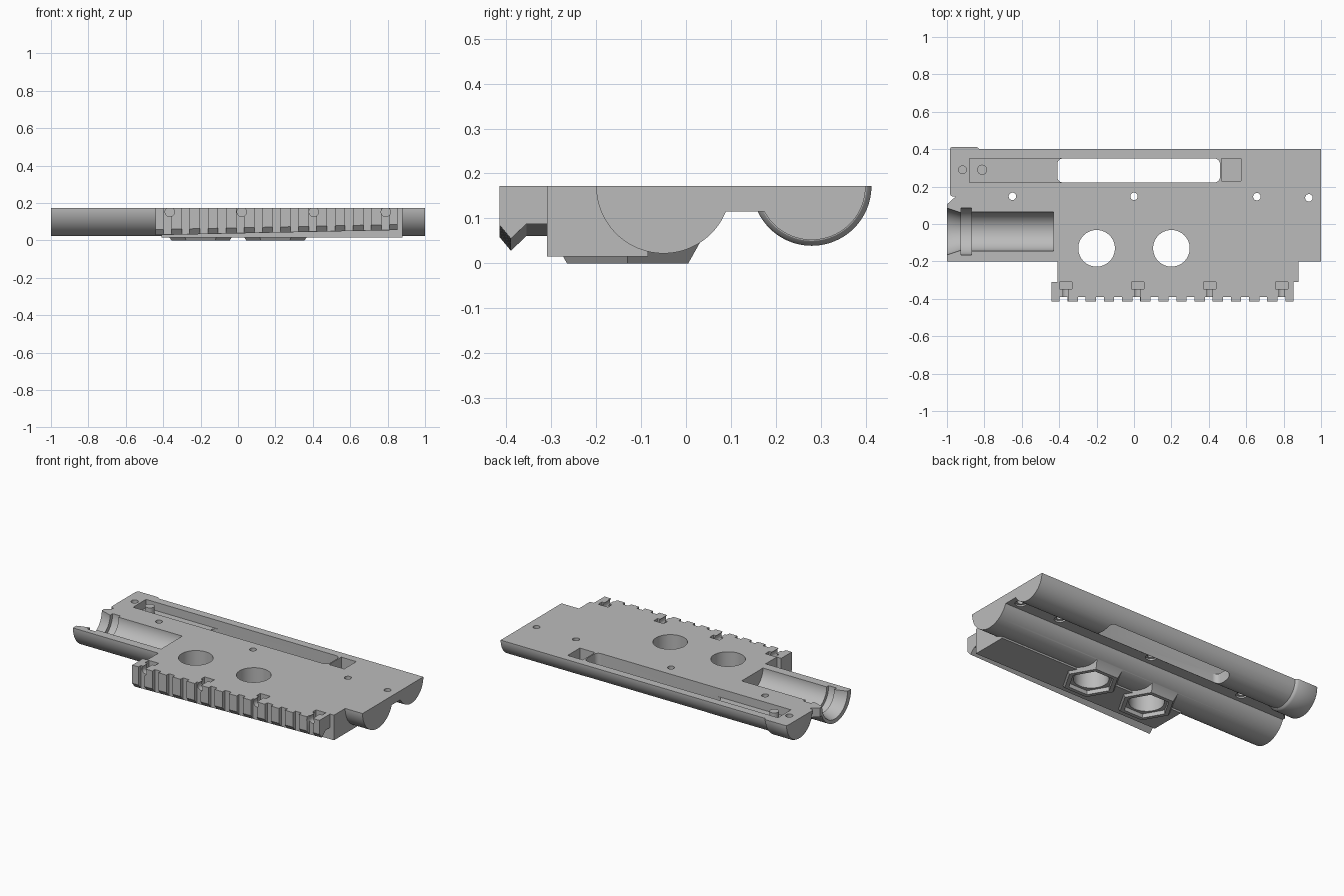
import bpy
from math import sin, cos, pi, radians, asin
import bmesh
from mathutils import Vector

cube = bpy.data.objects.get("Cube")
if cube:
    bpy.data.objects.remove(cube)

TOP = 0.172      # flat parting face
OVER = 0.25      # parts rise past the parting face, then are trimmed

grey = bpy.data.materials.new("plain grey")
grey.use_nodes = True
grey.diffuse_color = (0.5, 0.5, 0.5, 1)
grey.node_tree.nodes["Principled BSDF"].inputs["Base Color"].default_value = (0.5, 0.5, 0.5, 1)


def loft(name, rings):
    """Closed solid through a list of equal point rings."""
    bm = bmesh.new()
    rows = [[bm.verts.new(p) for p in ring] for ring in rings]
    n = len(rows[0])
    for a, b in zip(rows, rows[1:]):
        for i in range(n):
            bm.faces.new((a[i], a[(i + 1) % n], b[(i + 1) % n], b[i]))
    bm.faces.new(rows[0][::-1])
    bm.faces.new(rows[-1])
    bmesh.ops.recalc_face_normals(bm, faces=bm.faces)
    mesh = bpy.data.meshes.new(name)
    bm.to_mesh(mesh)
    bm.free()
    mesh.materials.append(grey)
    ob = bpy.data.objects.new(name, mesh)
    bpy.context.collection.objects.link(ob)
    return ob


def along_x(name, yz, x0, x1):
    return loft(name, [[(x, y, z) for y, z in yz] for x in (x0, x1)])


def along_z(name, xy, z0, z1):
    return loft(name, [[(x, y, z) for x, y in xy] for z in (z0, z1)])


def box(name, x0, x1, y0, y1, z0, z1):
    return along_z(name, [(x0, y0), (x1, y0), (x1, y1), (x0, y1)], z0, z1)


def circle(cx, cy, r, n=32, start=0.0, sweep=2 * pi):
    return [(cx + r * cos(start + sweep * i / n), cy + r * sin(start + sweep * i / n))
            for i in range(n)]


def arc(cy, r, a0, a1, n=40):
    """Arc below the parting face, angles in radians."""
    return [(cy + r * cos(a0 + (a1 - a0) * i / n), TOP + r * sin(a0 + (a1 - a0) * i / n))
            for i in range(n + 1)]


def revolve(name, cy, profile, n=80):
    """Turned solid about an x axis lying in the parting face."""
    return loft(name, [[(x, y, z) for y, z in circle(cy, TOP, r, n)] for x, r in profile])


def combine(target, tool, operation='DIFFERENCE'):
    mod = target.modifiers.new(operation, 'BOOLEAN')
    mod.operation = operation
    mod.solver = 'EXACT'
    mod.object = tool
    bpy.context.view_layer.objects.active = target
    bpy.ops.object.modifier_apply(modifier=mod.name)
    bpy.data.objects.remove(tool)


def finish(ob):
    """Trim to the parting face and shade."""
    combine(ob, box("trim", -2, 2, -1, 1, TOP, 1))
    bpy.ops.object.select_all(action='DESELECT')
    ob.select_set(True)
    bpy.context.view_layer.objects.active = ob
    bpy.ops.object.shade_smooth_by_angle(angle=radians(30))


# Two half cylinders joined by a web
WEB = 0.115
drop = TOP - WEB
R1, R2, Y1, Y2 = 0.15, 0.12, -0.05, 0.28
section = [(Y1 - R1, OVER)] + arc(Y1, R1, pi, 2 * pi - asin(drop / R1))
section += arc(Y2, R2, pi + asin(drop / R2), 2 * pi) + [(Y2 + R2, OVER)]
body = along_x("receiver_half", section, -1, 1)

# Stepped left end
combine(body, along_z("end_step", [(-1.1, 0.105), (-1, 0.105), (-0.95, 0.15), (-0.98, 0.165),
                                   (-0.98, 0.5), (-1.1, 0.5)], -0.1, 0.5))

# Collar on the upper tube
combine(body, revolve("collar", Y2, [(-0.985, 0.118), (-0.98, 0.128), (-0.97, 0.133),
                                     (-0.845, 0.133), (-0.835, 0.129), (-0.828, 0.122),
                                     (-0.825, 0.11)]), 'UNION')

# Grip block with two tapered hexagonal bosses
combine(body, box("block", -0.41, 0.88, -0.31, -0.085, 0.015, 0.23), 'UNION')
YH = -0.13
for x in (-0.2, 0.2):
    combine(body, loft("boss", [[(px, py, z) for px, py in circle(x, YH, r, 6)]
                                for z, r in ((0, 0.156), (0.06, 0.195))]), 'UNION')
for x in (-0.2, 0.2):
    combine(body, along_z("nut_recess", circle(x, YH, 0.13, 6), -0.1, 0.025))
    combine(body, along_z("bore", circle(x, YH, 0.098, 64), -0.1, 0.4))

# Barrel seat with ring groove and flared mouth
combine(body, revolve("barrel_seat", -0.04, [(-1.04, 0.139), (-1, 0.125), (-0.925, 0.1),
                                             (-0.925, 0.125), (-0.87, 0.125), (-0.87, 0.105),
                                             (-0.43, 0.105)]))

# Long slot: shallow channel, through window, square pocket
combine(body, box("channel", -0.88, -0.3, 0.222, 0.35, 0.12, 0.4))
x0, x1, y0, y1, c = -0.41, 0.46, 0.222, 0.35, 0.03
window = []
for cx, cy, start in ((x1 - c, y1 - c, 0), (x0 + c, y1 - c, pi / 2),
                      (x0 + c, y0 + c, pi), (x1 - c, y0 + c, 1.5 * pi)):
    window += circle(cx, cy, c, 6, start, pi / 2)
    window.append((cx + c * cos(start + pi / 2), cy + c * sin(start + pi / 2)))
combine(body, along_z("window", window, -0.1, 0.4))
combine(body, box("pocket", 0.468, 0.572, 0.23, 0.35, 0.1, 0.4))
combine(body, along_z("pin_hole", circle(-0.917, 0.29, 0.021), 0.12, 0.4))

# Screw holes through the web, counterbored below
for x, y in ((-0.65, 0.148), (0, 0.148), (0.657, 0.146), (0.935, 0.14)):
    combine(body, along_z("screw_hole", circle(x, y, 0.02), -0.1, 0.4))
    combine(body, along_z("counterbore", circle(x, y, 0.032), -0.1, 0.125))
finish(body)

# Pin standing in the channel
pin = along_z("slot_pin", circle(-0.812, 0.29, 0.027), 0.11, 0.23)
finish(pin)

# Accessory rail, tilted slightly along its length
rail_section = [(-0.31, OVER), (-0.415, OVER), (-0.415, 0.085), (-0.39, 0.055),
                (-0.355, 0.088), (-0.31, 0.088)]
rail = loft("accessory_rail", [[(x, y, z + dz if z < TOP else z) for y, z in rail_section]
                               for x, dz in ((-0.44, -0.027), (0.853, 0))])
for i in range(13):
    gx = -0.397 + 0.097 * i
    combine(rail, box("groove", gx, gx + 0.042, -0.5, -0.391, -0.1, 0.4))
# Nut slots and cross screws
for i in range(4):
    x = -0.365 + 0.385 * i
    combine(rail, box("nut_slot", x - 0.034, x + 0.034, -0.347, -0.306, 0.115, 0.4))
    combine(rail, loft("cross_screw", [[(px, y, pz) for px, pz in circle(x, 0.152, 0.025)]
                                       for y in (-0.5, -0.335)]))
finish(rail)
